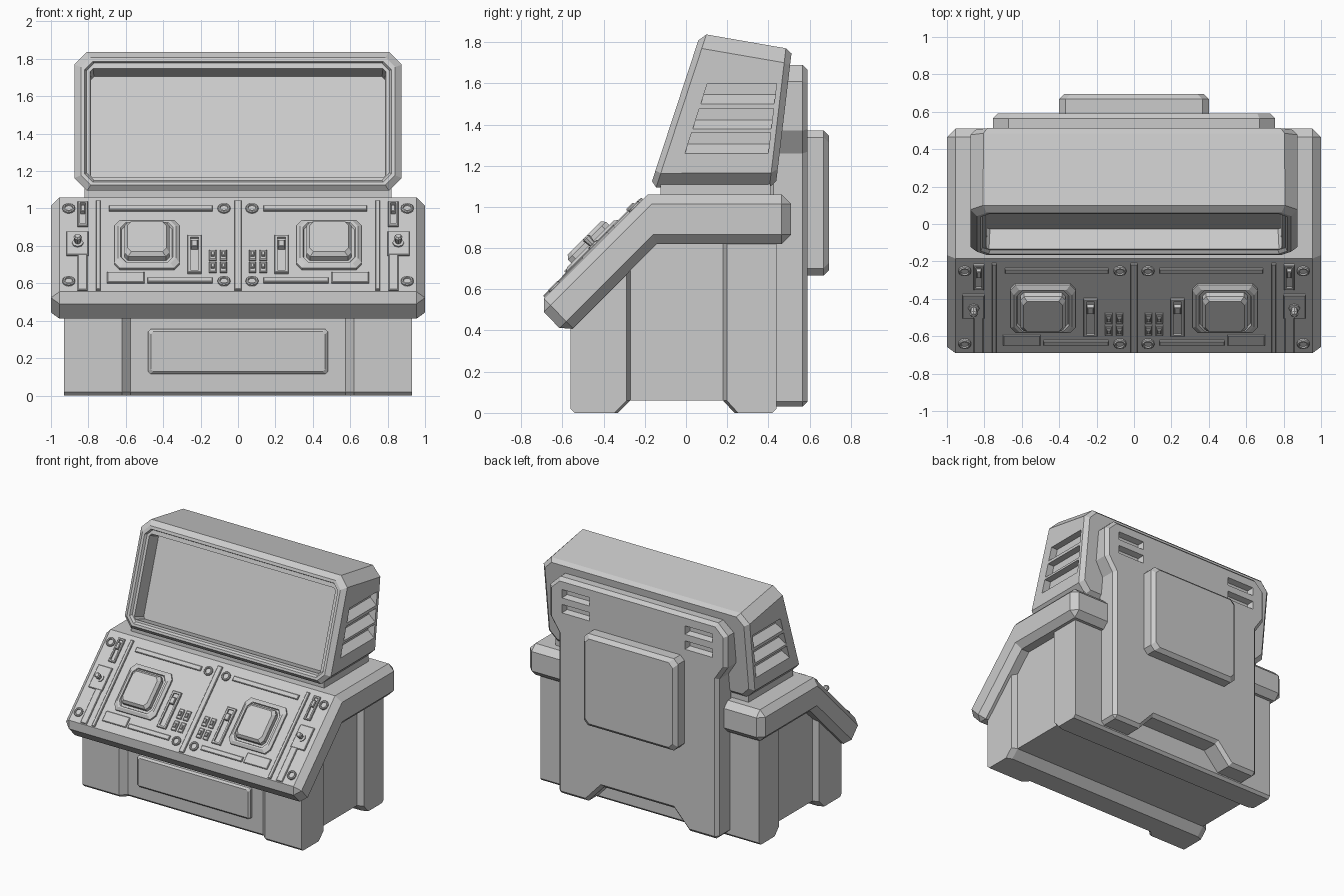
import bpy, bmesh, math
from mathutils import Vector

if "Cube" in bpy.data.objects:
    bpy.data.objects.remove(bpy.data.objects["Cube"])

GREY = bpy.data.materials.new("light_grey")
GREY.diffuse_color = (0.6, 0.6, 0.6, 1)
GREY.use_nodes = True
GREY.node_tree.nodes["Principled BSDF"].inputs["Base Color"].default_value = GREY.diffuse_color


def make(name, lofts, mirror=False, bevel=0, cutter=None):
    """Each loft is a list of rings (equal point counts), bridged and capped."""
    bm = bmesh.new()
    for side in ((1, -1) if mirror else (1,)):
        for rings in lofts:
            vs = [[bm.verts.new((side * p[0], p[1], p[2])) for p in r] for r in rings]
            n = len(vs[0])
            for a, b in zip(vs, vs[1:]):
                for i in range(n):
                    j = (i + 1) % n
                    bm.faces.new((a[i], a[j], b[j], b[i]))
            bm.faces.new(vs[0])
            bm.faces.new(vs[-1])
    bmesh.ops.recalc_face_normals(bm, faces=bm.faces)
    me = bpy.data.meshes.new(name)
    bm.to_mesh(me)
    bm.free()
    me.materials.append(GREY)
    ob = bpy.data.objects.new(name, me)
    bpy.context.collection.objects.link(ob)
    if bevel:
        m = ob.modifiers.new("chamfer", 'BEVEL')
        m.width, m.segments, m.limit_method, m.angle_limit = bevel, 1, 'ANGLE', math.radians(60)
    if cutter:
        m = ob.modifiers.new("cut", 'BOOLEAN')
        m.operation, m.solver, m.object = 'DIFFERENCE', 'EXACT', cutter
        cutter.hide_render = True
        cutter.hide_set(True)
    return ob


def rect(x0, x1, y0, y1, c=0):
    """Rectangle outline, with chamfered corners if c > 0."""
    if not c:
        return [(x0, y0), (x1, y0), (x1, y1), (x0, y1)]
    return [(x0 + c, y0), (x1 - c, y0), (x1, y0 + c), (x1, y1 - c),
            (x1 - c, y1), (x0 + c, y1), (x0, y1 - c), (x0, y0 + c)]


def box(x0, x1, y0, y1, z0, z1):
    return [[(x, y, z) for x, y in rect(x0, x1, y0, y1)] for z in (z0, z1)]


def prism_x(profile, xs):
    return [[(x, y, z) for y, z in profile] for x in xs]


# ---- base: front and rear foot bars, recessed middle, front plate ----
def front_ring(x, f, b):
    return [(x, f, 0.02), (x, f + 0.02, 0), (x, b - 0.06, 0), (x, b, 0.06),
            (x, b, b + 1.03), (x, f, f + 1.03)]


half = [(0.93, -0.56, -0.288), (0.885, -0.56, -0.27), (0.62, -0.56, -0.27), (0.575, -0.515, -0.27)]
sections = [(-x, f, b) for x, f, b in half] + half[::-1]
make("front_foot", [[front_ring(*s) for s in sections]])


def rear_ring(x, f):
    return [(x, f, 0.86), (x, f, 0.06), (x, f + 0.055, 0), (x, 0.42, 0), (x, 0.44, 0.02), (x, 0.44, 0.86)]


make("rear_foot", [[rear_ring(*s) for s in ((-0.93, 0.198), (-0.885, 0.18), (0.885, 0.18), (0.93, 0.198))]])
make("base_middle", [box(-0.885, 0.885, -0.3, 0.2, 0.06, 0.86)])
make("front_plate", [[[(x, y, z) for x, z in rect(-0.48 + i, 0.48 - i, 0.115 + i, 0.355 - i, 0.012)]
                      for y, i in ((-0.5, 0), (-0.532, 0), (-0.545, 0.014))]])

# ---- console slab with sloped control panel ----
slab = [(-0.722, 0.523), (-0.582, 0.378), (-0.142, 0.819), (0.51, 0.819), (0.51, 1.06), (-0.185, 1.06)]
make("console_slab", [prism_x(slab, (-1, 1))], bevel=0.046)

# ---- back plate with bottom notch and vent slots, plus raised box ----
slots = make("back_slot_cutter", [[[(x, y, z) for x, z in rect(0.405 + i, 0.64 - i, z0 + i, z0 + 0.065 - i)]
                                   for y, i in ((0.65, 0), (0.59, 0), (0.545, 0.012))]
                                  for z0 in (1.54, 1.425)], mirror=True)
out = [(0.3, 0.17), (0.43, 0.03), (0.68, 0.03), (0.68, 1.26), (0.754, 1.37), (0.754, 1.61), (0.67, 1.69)]
out += [(-x, z) for x, z in out[::-1]]
make("back_plate", [[[(x, y, z) for x, z in out] for y in (0.4, 0.59)]], bevel=0.025, cutter=slots)
make("back_box", [[[(x, y, z) for x, z in rect(-0.4 + i, 0.4 - i, 0.667 + i, 1.372 - i, 0.035)]
                   for y, i in ((0.57, 0), (0.668, 0), (0.695, 0.027))]])

# ---- monitor housing ----
make("monitor_neck", [box(-0.82, 0.82, -0.125, 0.41, 1.04, 1.12)])


def front_y(z):
    return -0.175 + 0.329 * (z - 1.095)


def back_y(z):
    return 0.435 + 0.1185 * (z - 1.095)


def mon_ring(fun, hw, z0, z1, c, dy=0, dz=0):
    return [(x, fun(z) + dy, z + dz) for x, z in rect(-hw, hw, z0, z1, c)]


def vent_ring(x, z0, z1):
    f, b = (lambda z: 0.104 - (1.6 - z) * 0.32), (lambda z: 0.44 - (1.6 - z) * 0.12)
    return [(x, f(z0), z0), (x, b(z0), z0), (x, b(z1), z1), (x, f(z1), z1)]


vents = make("side_vent_cutter", [[vent_ring(0.95, z - 0.1, z), vent_ring(0.875, z - 0.1, z),
                                   vent_ring(0.82, z - 0.055, z)] for z in (1.6, 1.477, 1.36)], mirror=True)
make("monitor", [[
    mon_ring(back_y, 0.845, 1.125, 1.745, 0.06),
    mon_ring(back_y, 0.875, 1.095, 1.77, 0.07, -0.03),
    mon_ring(front_y, 0.875, 1.095, 1.837, 0.068, 0.03),
    mon_ring(front_y, 0.84, 1.125, 1.808, 0.052),
    mon_ring(front_y, 0.82, 1.142, 1.787, 0.044),
    mon_ring(front_y, 0.81, 1.15, 1.777, 0.04, 0.018),
    mon_ring(front_y, 0.79, 1.165, 1.748, 0.015, 0.018),
    mon_ring(front_y, 0.785, 1.168, 1.745, 0.015, 0.124, -0.04)]], cutter=vents)

# ---- controls, placed on the 45 degree panel by front-view x and z ----
N = Vector((0, -1, 1)).normalized()


def on_panel(pts, h):
    return [tuple(Vector((x, z - 1.245, z)) + N * h) for x, z in pts]


def plate(x0, x1, z0, z1, h, i=0.004, c=0, recess=0):
    """Raised plate with a small chamfer; recess > 0 sinks a slot with that rim."""
    def r(k, hh):
        return on_panel(rect(x0 + k, x1 - k, z0 + k * 0.7, z1 - k * 0.7, c), hh)
    rings = [r(0, -0.01), r(0, h - i), r(i, h)]
    if recess:
        rings += [r(recess, h), r(recess, 0.002)]
    return rings


def disc(x, z, steps, n=12):
    return [on_panel([(x + r * math.cos(a), z + r * math.sin(a) * 0.7071)
                      for a in (2 * math.pi * k / n for k in range(n))], h) for r, h in steps]


make("panel_strips", [plate(-0.76, -0.735, 0.56, 1.037, 0.012), plate(-0.69, -0.136, 0.985, 1.01, 0.012),
                      plate(-0.484, -0.136, 0.6, 0.625, 0.012), plate(-0.7, -0.5, 0.6, 0.655, 0.01),
                      plate(-0.857, -0.805, 0.56, 0.78, 0.01)], mirror=True)
make("centre_strip", [plate(-0.02, 0.02, 0.56, 1.037, 0.012)])
make("screws", [disc(x, z, ((0.034, -0.01), (0.034, 0.01), (0.029, 0.015), (0.022, 0.015), (0.02, 0.006)))
                for x in (-0.905, -0.075) for z in (0.608, 0.997)], mirror=True)
make("button_frames", [[on_panel(rect(-0.487 - a, -0.487 + a, 0.8 - b, 0.8 + b, 0.028), h)
                        for a, b, h in ((0.174, 0.128, -0.01), (0.174, 0.128, 0.014), (0.155, 0.113, 0.028),
                                        (0.14, 0.106, 0.028), (0.135, 0.103, 0.018))]], mirror=True)
make("big_buttons", [[on_panel(rect(-0.487 - a, -0.487 + a, 0.8 - b, 0.8 + b, 0.02), h)
                      for a, b, h in ((0.121, 0.092, 0.0), (0.121, 0.092, 0.05), (0.104, 0.08, 0.07))]], mirror=True)
make("slider_frames", [plate(-0.857, -0.803, 0.9, 1.03, 0.014, recess=0.013),
                       plate(-0.27, -0.195, 0.65, 0.85, 0.014, recess=0.016)], mirror=True)
make("slider_knobs", [plate(-0.842, -0.818, 0.97, 1.005, 0.024), plate(-0.25, -0.215, 0.78, 0.815, 0.026)], mirror=True)
make("toggle_plates", [plate(-0.917, -0.8, 0.745, 0.87, 0.012)], mirror=True)
make("toggle_levers", [disc(-0.857, 0.805, ((0.03, 0.0), (0.03, 0.02), (0.016, 0.022), (0.022, 0.06), (0.014, 0.07)), 8)],
     mirror=True)
make("small_buttons", [plate(x - 0.019, x + 0.019, z, z + 0.052, 0.012) for x in (-0.135, -0.078)
                       for z in (0.655, 0.72)], mirror=True)
make("small_button_caps", [plate(x - 0.01, x + 0.01, z, z + 0.022, 0.024) for x in (-0.135, -0.078)
                           for z in (0.67, 0.735)], mirror=True)
